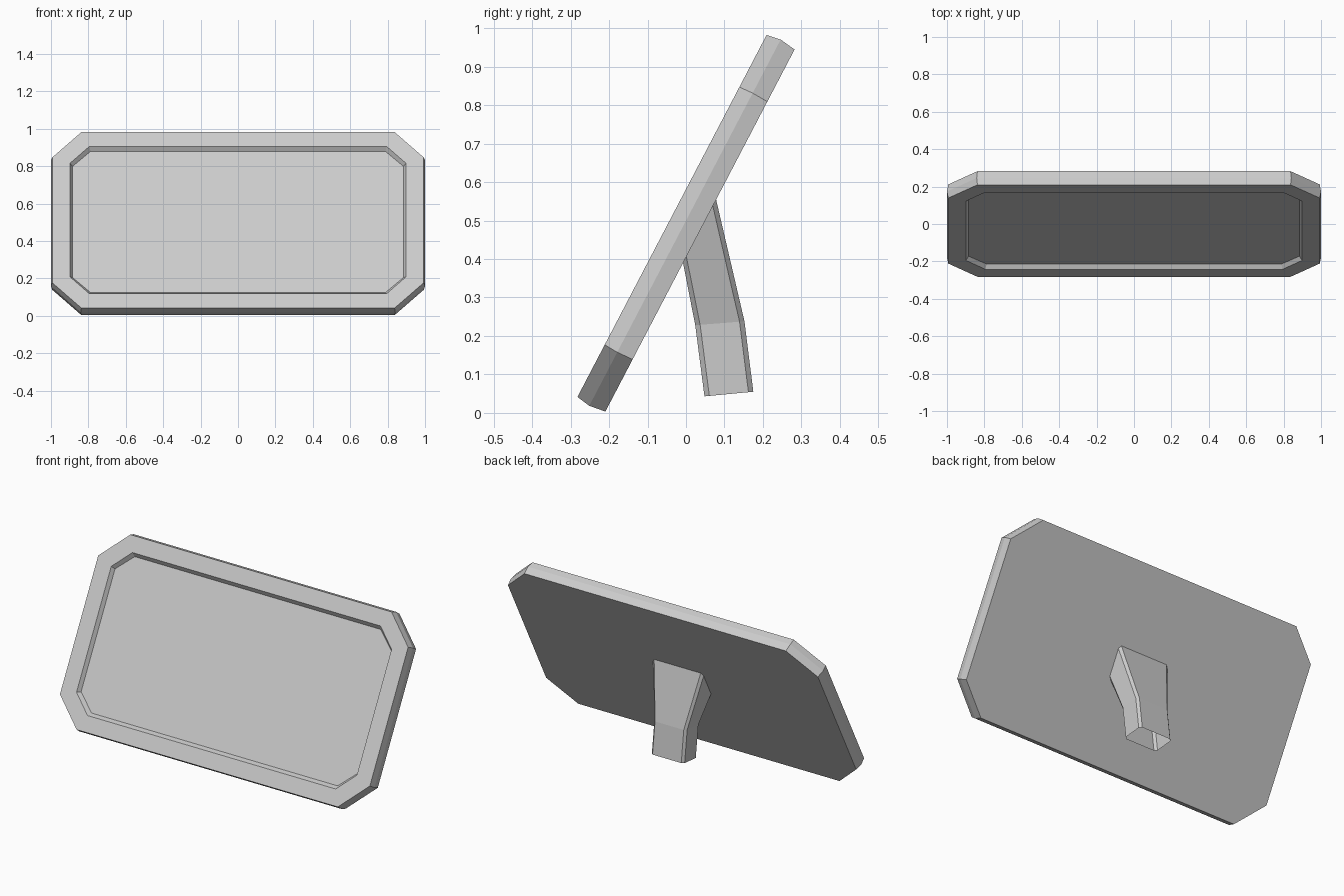
import bpy, bmesh
from mathutils import Vector, Matrix
from math import atan2

if "Cube" in bpy.data.objects:
    bpy.data.objects.remove(bpy.data.objects["Cube"])


def loft(name, rings, cap_start, cap_end):
    """Join successive closed rings of points with quads."""
    bm = bmesh.new()
    loops = [[bm.verts.new(p) for p in ring] for ring in rings]
    n = len(loops[0])
    for a, b in zip(loops, loops[1:]):
        for i in range(n):
            j = (i + 1) % n
            bm.faces.new((a[i], a[j], b[j], b[i]))
    if cap_start:
        bm.faces.new(loops[0])
    if cap_end:
        bm.faces.new(loops[-1])
    bmesh.ops.recalc_face_normals(bm, faces=bm.faces[:])
    mesh = bpy.data.meshes.new(name)
    bm.to_mesh(mesh)
    bm.free()
    obj = bpy.data.objects.new(name, mesh)
    bpy.context.collection.objects.link(obj)
    return obj


def octagon(hx, hz, cx, cz, y):
    """Rectangle with cut corners, upright in the xz plane."""
    half = [(hx, -cz), (hx, cz), (cx, hz), (-cx, hz)]
    pts = half + [(-x, -z) for x, z in half]
    return [Vector((x, y, z)) for x, z in pts]


# Tilted panel: back, side ridge, front rim and recessed face
panel = loft("panel", [
    octagon(0.993, 0.531, 0.837, 0.378, 0.041),
    octagon(1.000, 0.537, 0.841, 0.380, -0.003),
    octagon(0.993, 0.531, 0.837, 0.378, -0.041),
    octagon(0.898, 0.444, 0.795, 0.343, -0.041),
    octagon(0.885, 0.426, 0.788, 0.335, -0.019),
], True, True)
tilt = Matrix.Rotation(-atan2(0.463, 0.886), 4, 'X')
panel.data.transform(Matrix.Translation((0, 0, 0.493)) @ tilt)


def leg_ring(back, front, hw, chamfer=0.013):
    """Hollow leg section with chamfered corners."""
    b, f = Vector(back), Vector(front)
    side = [(hw, b), (hw + chamfer, b.lerp(f, 0.1)),
            (hw + chamfer, b.lerp(f, 0.9)), (hw, f)]
    pts = side + [(-x, p) for x, p in reversed(side)]
    return [(x, p.x, p.y) for x, p in pts]


# Rear support leg, open at the bottom, bent at the knee
loft("support_leg", [
    leg_ring((0.077, 0.560), (-0.009, 0.397), 0.150),
    leg_ring((0.152, 0.238), (0.024, 0.228), 0.092),
    leg_ring((0.175, 0.055), (0.048, 0.043), 0.092),
], False, False)
